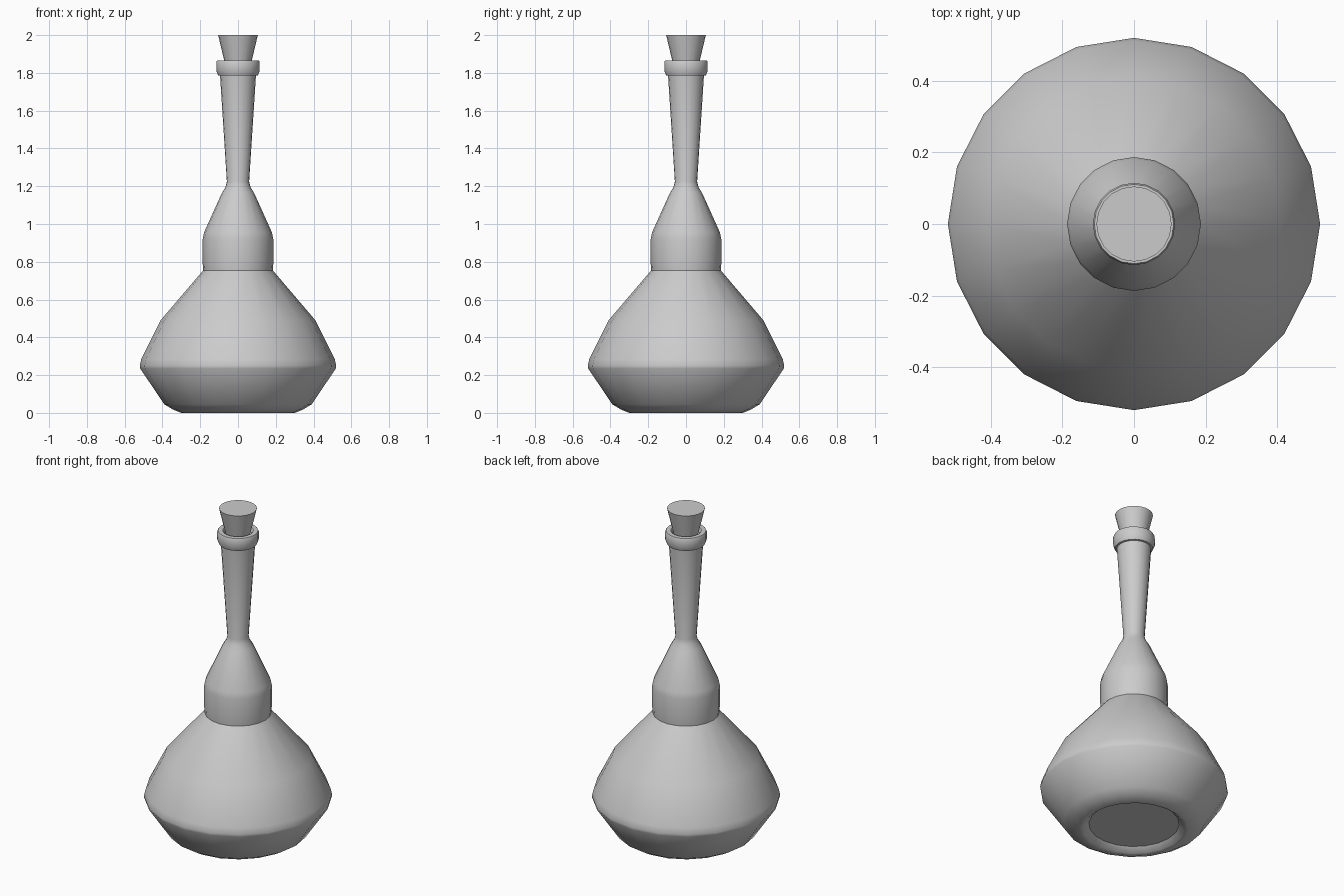
import bpy, bmesh
from math import sin, cos, tau, radians

if "Cube" in bpy.data.objects:
    bpy.data.objects.remove(bpy.data.objects["Cube"])

SIDES = 20


def lathe(name, profile):
    """Revolve (radius, z) points around z; zero radius makes a pole."""
    bm = bmesh.new()
    rings = []
    for r, z in profile:
        if r == 0:
            rings.append([bm.verts.new((0, 0, z))] * SIDES)
        else:
            rings.append([bm.verts.new((r * cos(tau * i / SIDES), r * sin(tau * i / SIDES), z))
                          for i in range(SIDES)])
    for a, b in zip(rings, rings[1:]):
        for i in range(SIDES):
            j = (i + 1) % SIDES
            corners = list(dict.fromkeys((a[i], a[j], b[j], b[i])))
            bm.faces.new(corners)
    bmesh.ops.recalc_face_normals(bm, faces=bm.faces)
    mesh = bpy.data.meshes.new(name)
    bm.to_mesh(mesh)
    bm.free()
    obj = bpy.data.objects.new(name, mesh)
    bpy.context.collection.objects.link(obj)
    bpy.ops.object.select_all(action='DESELECT')
    obj.select_set(True)
    bpy.context.view_layer.objects.active = obj
    bpy.ops.object.shade_smooth_by_angle(angle=radians(38))
    return obj


# Bottle: recessed base, bulb, shoulder, flared neck, collar, open mouth
lathe("bottle", [
    (0, 0.03), (0.25, 0.03), (0.28, 0.003), (0.30, 0.0),
    (0.345, 0.018), (0.39, 0.045),
    (0.518, 0.235), (0.52, 0.25), (0.512, 0.285), (0.41, 0.49),
    (0.184, 0.755), (0.187, 0.79), (0.187, 0.92), (0.18, 0.955),
    (0.085, 1.165), (0.066, 1.195), (0.059, 1.225), (0.095, 1.785),
    (0.105, 1.787), (0.115, 1.81), (0.115, 1.857), (0.111, 1.865),
    (0.085, 1.865), (0.076, 1.855), (0.07, 1.78), (0, 1.78),
])

# Tapered stopper pushed into the mouth
lathe("stopper", [(0, 1.785), (0.054, 1.785), (0.105, 2.0), (0, 2.0)])
